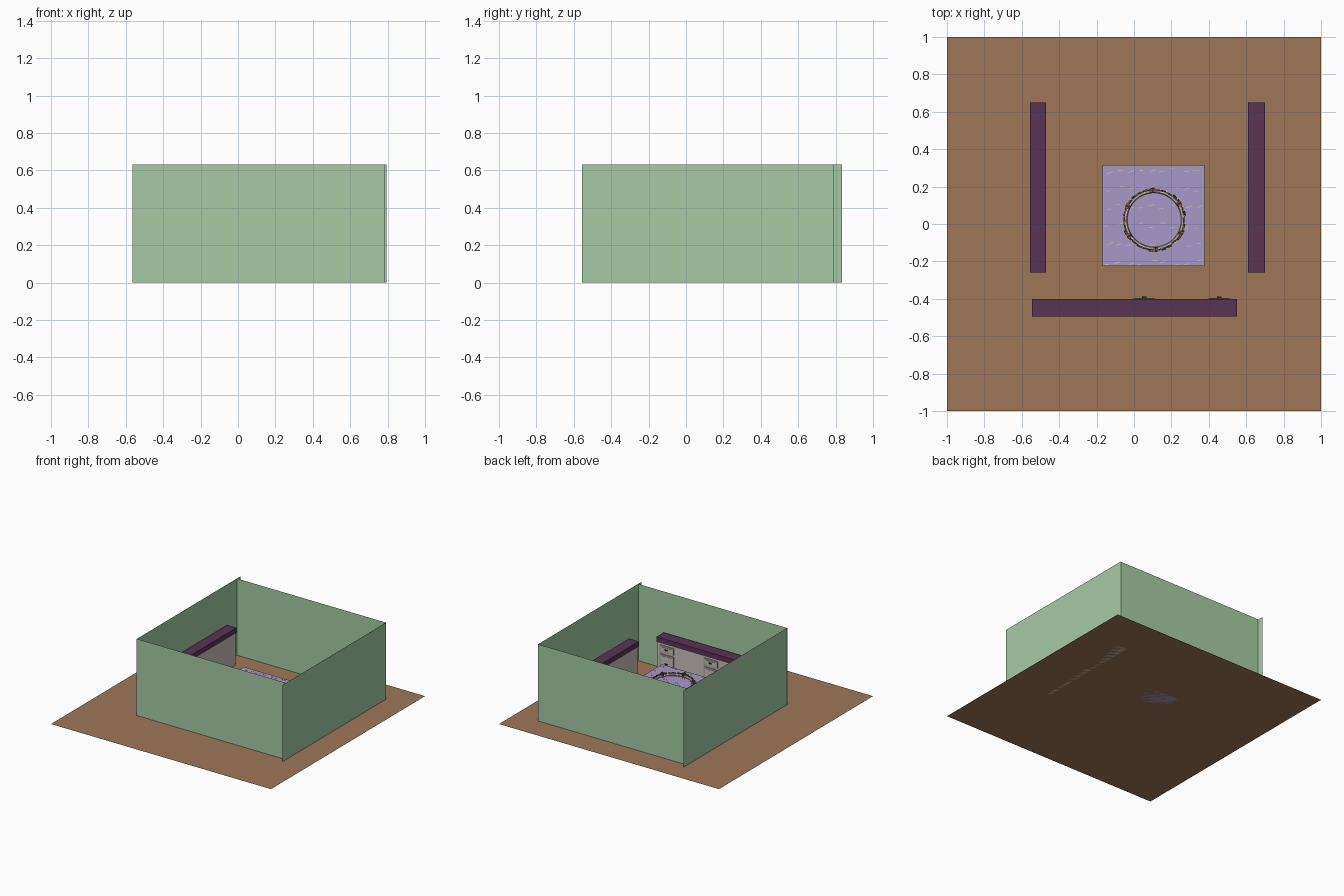
import bpy, bmesh, math, random
from mathutils import Matrix, Vector

if "Cube" in bpy.data.objects:
    bpy.data.objects.remove(bpy.data.objects["Cube"])

random.seed(4)


def mat(name, r, g, b):
    lin = [((c / 255 + 0.055) / 1.055) ** 2.4 for c in (r, g, b)]
    m = bpy.data.materials.new(name)
    m.diffuse_color = (*lin, 1)
    m.use_nodes = True
    m.node_tree.nodes["Principled BSDF"].inputs["Base Color"].default_value = m.diffuse_color
    return m


BROWN = mat("floor_brown", 157, 119, 87)
GREEN = mat("wall_green", 166, 203, 165)
PLUM = mat("dark_plum", 88, 52, 84)
PALE = mat("pale_grey", 203, 194, 187)
LILAC = mat("lilac", 168, 152, 199)
CREAM = mat("cream", 205, 195, 170)
DARK = mat("dark_brown", 62, 42, 38)
OCHRE = mat("ochre_brown", 135, 105, 65)
STONE = mat("door_grey", 172, 172, 164)


def finish(bm, name, material):
    me = bpy.data.meshes.new(name)
    bm.to_mesh(me)
    bm.free()
    ob = bpy.data.objects.new(name, me)
    me.materials.append(material)
    bpy.context.collection.objects.link(ob)
    return ob


def sheet(name, corners, material):
    bm = bmesh.new()
    bm.faces.new([bm.verts.new(c) for c in corners])
    return finish(bm, name, material)


def add_box(bm, centre, size, angle=0):
    m = (Matrix.Translation(centre) @ Matrix.Rotation(angle, 4, 'Z')
         @ Matrix.Diagonal((*size, 1)))
    bmesh.ops.create_cube(bm, size=1, matrix=m)


def box(name, lo, hi, material):
    bm = bmesh.new()
    lo, hi = Vector(lo), Vector(hi)
    add_box(bm, (lo + hi) / 2, hi - lo)
    return finish(bm, name, material)


def wall(name, a, b, h=0.63):
    sheet(name, [(*a, 0), (*b, 0), (*b, h), (*a, h)], GREEN)


# floor and four paper-thin walls, slightly offset like a pinwheel
sheet("floor", [(-1, -1, 0), (1, -1, 0), (1, 1, 0), (-1, 1, 0)], BROWN)
wall("front_wall", (-0.565, -0.51), (0.787, -0.51))
wall("right_wall", (0.793, -0.555), (0.793, 0.79))
wall("back_wall", (0.795, 0.788), (-0.56, 0.788))
wall("left_wall", (-0.562, 0.835), (-0.562, -0.51))

# three counters: pale body with a plum top
for name, x0, y0, x1, y1 in (("left", -0.555, -0.26, -0.47, 0.65),
                             ("right", 0.61, -0.26, 0.70, 0.65),
                             ("front", -0.545, -0.495, 0.55, -0.402)):
    i = 0.004
    box(name + "_counter_body", (x0 + i, y0 + i, 0), (x1 - i, y1 - i, 0.26), PALE)
    box(name + "_counter_top", (x0, y0, 0.26), (x1, y1, 0.302), PLUM)

# drawers and doors on the inside of the front counter
for n, x in enumerate((0.055, 0.455)):
    for part, z0, z1 in (("drawer", 0.19, 0.245), ("door", 0.03, 0.175)):
        box(f"{part}_{n}", (x - 0.063, -0.406, z0), (x + 0.063, -0.398, z1), STONE)
        box(f"{part}_panel_{n}", (x - 0.05, -0.399, z0 + 0.012),
            (x + 0.05, -0.395, z1 - 0.012), PALE)
        zk = (z0 + z1) / 2
        box(f"{part}_handle_{n}", (x - 0.012, -0.396, zk - 0.005),
            (x + 0.012, -0.388, zk + 0.005), DARK)

# lilac island block in the middle
TOP = 0.19
box("island", (-0.168, -0.225, 0), (0.376, 0.315, TOP), LILAC)

# loose rows of cream flecks on the island top
bm = bmesh.new()
for row in range(6):
    for col in range(9):
        x = -0.14 + col * 0.06 + random.uniform(-0.015, 0.015)
        y = -0.205 + row * 0.098 + random.uniform(-0.015, 0.015)
        add_box(bm, (x, y, TOP + 0.0005), (random.uniform(0.018, 0.035), 0.004, 0.002),
                random.uniform(0, 0.5))
finish(bm, "cream_flecks", CREAM)

# wreath: cream band, dark twigs around it, six ochre blocks
cx, cy, R = 0.108, 0.022, 0.158
bpy.ops.mesh.primitive_torus_add(major_segments=36, minor_segments=6, major_radius=R - 0.005,
                                 minor_radius=0.009, location=(cx, cy, TOP + 0.01))
band = bpy.context.object
band.name = "wreath_band"
band.data.materials.append(CREAM)


def around(name, count, radius, size, z, material, start=0, wobble=0.0):
    bm = bmesh.new()
    for k in range(count):
        a = start + math.tau * k / count
        r = radius + random.uniform(-wobble, wobble)
        add_box(bm, (cx + r * math.cos(a), cy + r * math.sin(a), z), size,
                a + math.pi / 2 + random.uniform(-20, 20) * wobble)
    finish(bm, name, material)


around("wreath_twigs", 30, R + 0.004, (0.026, 0.009, 0.012), TOP + 0.016, DARK, 0, 0.006)
around("wreath_bark", 18, R + 0.002, (0.02, 0.007, 0.012), TOP + 0.018, OCHRE, 0.1, 0.006)
around("wreath_blocks", 6, R, (0.024, 0.024, 0.03), TOP + 0.015, OCHRE, math.radians(93))
around("wreath_block_caps", 6, R, (0.01, 0.028, 0.026), TOP + 0.019, DARK, math.radians(93))
